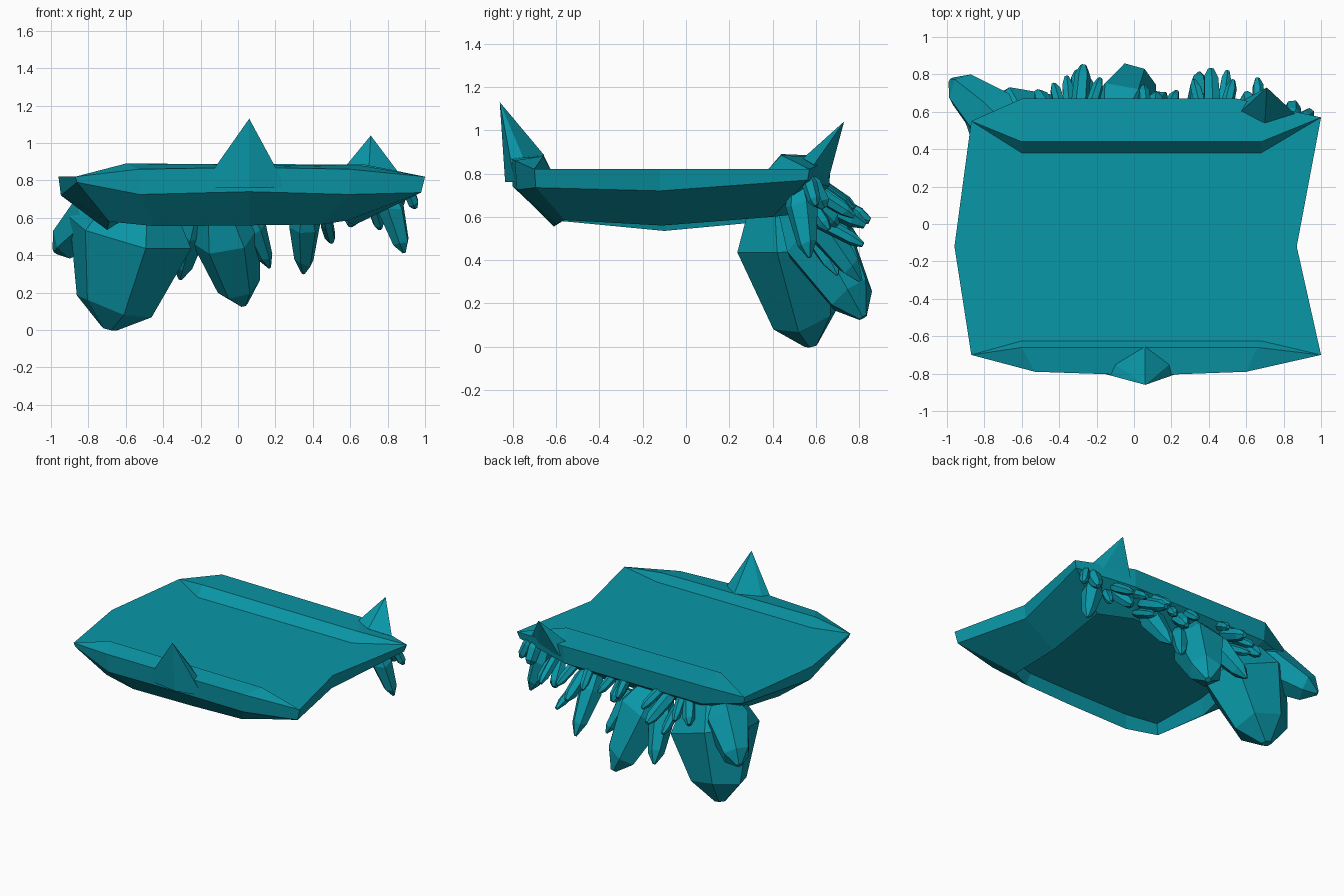
import bpy, bmesh, math, random
from mathutils import Vector

if "Cube" in bpy.data.objects:
    bpy.data.objects.remove(bpy.data.objects["Cube"])

random.seed(4)
mat = bpy.data.materials.new("teal_stone")
mat.diffuse_color = (0.003, 0.31, 0.39, 1)
mat.use_nodes = True
mat.node_tree.nodes["Principled BSDF"].inputs["Base Color"].default_value = mat.diffuse_color


def make(name, verts, faces):
    bm = bmesh.new()
    vs = [bm.verts.new(v) for v in verts]
    for f in faces:
        bm.faces.new([vs[i] for i in f])
    bmesh.ops.recalc_face_normals(bm, faces=bm.faces)
    me = bpy.data.meshes.new(name)
    bm.to_mesh(me)
    bm.free()
    me.materials.append(mat)
    ob = bpy.data.objects.new(name, me)
    bpy.context.collection.objects.link(ob)
    return ob


# Slab: outline ring, side ring, lower ridge and recessed underside
outline = [(-.87, -.70, .82), (-.53, -.79, .86), (.06, -.81, .87), (.60, -.79, .86),
           (1.0, -.70, .82), (.87, -.12, .82), (1.0, .57, .82), (.55, .67, .87),
           (-.60, .67, .88), (-.87, .55, .82), (-.96, -.12, .82)]
ridge = [(-.69, -.57, .58), (-.44, -.61, .555), (.06, -.61, .56), (.45, -.60, .565),
         (.58, -.56, .585), (.62, -.11, .56), (.66, .40, .60), (.42, .49, .61),
         (-.48, .49, .61), (-.63, .38, .58), (-.70, -.10, .535)]
side_z = (.79, .725, .74, .725, .735, .72, .77, .74, .74, .77, .72)
n = len(outline)
side = []
for i, z in enumerate(side_z):
    p = Vector(outline[i]).lerp(Vector(ridge[i]), .05)
    side.append((p.x, p.y, z))
recess = [(x * .96, y * .96, .65) for x, y, z in ridge]
verts = outline + side + ridge + recess
faces = [(r * n + i, r * n + (i + 1) % n, (r + 1) * n + (i + 1) % n, (r + 1) * n + i)
         for r in range(3) for i in range(n)]
faces.append(tuple(range(3 * n, 4 * n)))

# Raised front and back rims around the flat top
k = len(verts)
verts += [(-.60, -.66, .89), (.06, -.66, .885), (.66, -.66, .88),
          (-.60, -.625, .82), (.68, -.625, .82),
          (-.60, .44, .89), (.68, .44, .885), (-.60, .38, .82), (.68, .38, .82)]
f0, fm, f1, fi0, fi1, b0, b1, bi0, bi1 = range(k, k + 9)
faces += [(0, 1, f0), (1, 2, fm, f0), (2, 3, f1, fm), (3, 4, f1),
          (0, f0, fi0), (fi0, f0, fm, f1, fi1), (fi1, f1, 4),
          (9, b0, 8), (b0, b1, 7, 8), (b1, 6, 7),
          (9, bi0, b0), (bi0, bi1, b1, b0), (bi1, 6, b1),
          (0, fi0, fi1, 4, 5, 6, bi1, bi0, 9, 10)]
make("slab", verts, faces)


# Pointed spikes growing out of the rims
def spike(name, tip, base):
    m = len(base)
    make(name, base + [tip], [(i, (i + 1) % m, m) for i in range(m)] + [tuple(range(m))])


spike("front_spike", (.06, -.86, 1.13),
      [(-.10, -.75, .87), (-.20, -.79, .76), (.06, -.835, .76), (.26, -.79, .76),
       (.19, -.75, .87), (.06, -.655, .885)])
spike("back_spike", (.71, .73, 1.04),
      [(.57, .60, .87), (.70, .54, .87), (.86, .59, .84), (.80, .60, .78),
       (.58, .66, .78)])


# Six-sided crystal that swells near its root and tapers to a blunt point
def crystal(name, root, tip, r, flat=1.0, sides=6, end=.12, low=.62):
    root, tip = Vector(root), Vector(tip)
    axis = tip - root
    u = axis.cross(Vector((0, 1, 0))).normalized()
    v = axis.cross(u).normalized()
    spin = random.uniform(0, 1)
    vs = []
    for t, s in ((0, .65), (.27, 1), (.80, low), (.99, end)):
        for i in range(sides):
            a = math.tau * i / sides + spin
            tt = t + (random.uniform(-.04, .04) if 0 < t < .9 else 0)
            vs.append(root + axis * tt + (u * math.cos(a) + v * math.sin(a) * flat) * r * s)
    fs = [(j * sides + i, j * sides + (i + 1) % sides,
           (j + 1) * sides + (i + 1) % sides, (j + 1) * sides + i)
          for j in range(3) for i in range(sides)]
    fs += [tuple(range(sides)), tuple(range(3 * sides, 4 * sides))]
    make(name, vs, fs)


# Large crystals hanging under the back edge
large = [((-.54, .45, .68), (-.69, .58, 0), .345, .76),
         ((-.10, .52, .66), (.03, .82, .13), .19, .95),
         ((-.67, .50, .68), (-.98, .77, .42), .16, 1),
         ((.36, .55, .66), (.35, .81, .30), .085, 1),
         ((-.22, .56, .64), (-.31, .82, .27), .09, 1),
         ((.06, .55, .62), (.17, .70, .33), .065, 1),
         ((.79, .52, .74), (.89, .57, .41), .075, 1)]
for i, (root, tip, r, flat) in enumerate(large):
    crystal(f"large_crystal_{i + 1}", root, tip, r, flat)

# Small blunt crystals fanning out of the same edge
small = [(-.52, .71, .58), (-.43, .75, .60), (-.36, .79, .50), (-.27, .85, .58),
         (-.18, .78, .64), (.05, .74, .64), (.12, .70, .58), (.23, .71, .62),
         (.32, .77, .64), (.41, .83, .56), (.50, .82, .47), (.53, .77, .62),
         (.60, .70, .56), (.66, .78, .60), (.76, .66, .54), (.85, .64, .64),
         (.95, .60, .65)]
for i, tip in enumerate(small):
    cx = min((-.32, .08, .43, .68, .84), key=lambda c: abs(c - tip[0]))
    root = (cx + (tip[0] - cx) * .5, .56, tip[2] + .14)
    crystal(f"small_crystal_{i + 1}", root, tip, .05 if i % 3 == 0 else .036,
            end=.35, low=.85)
